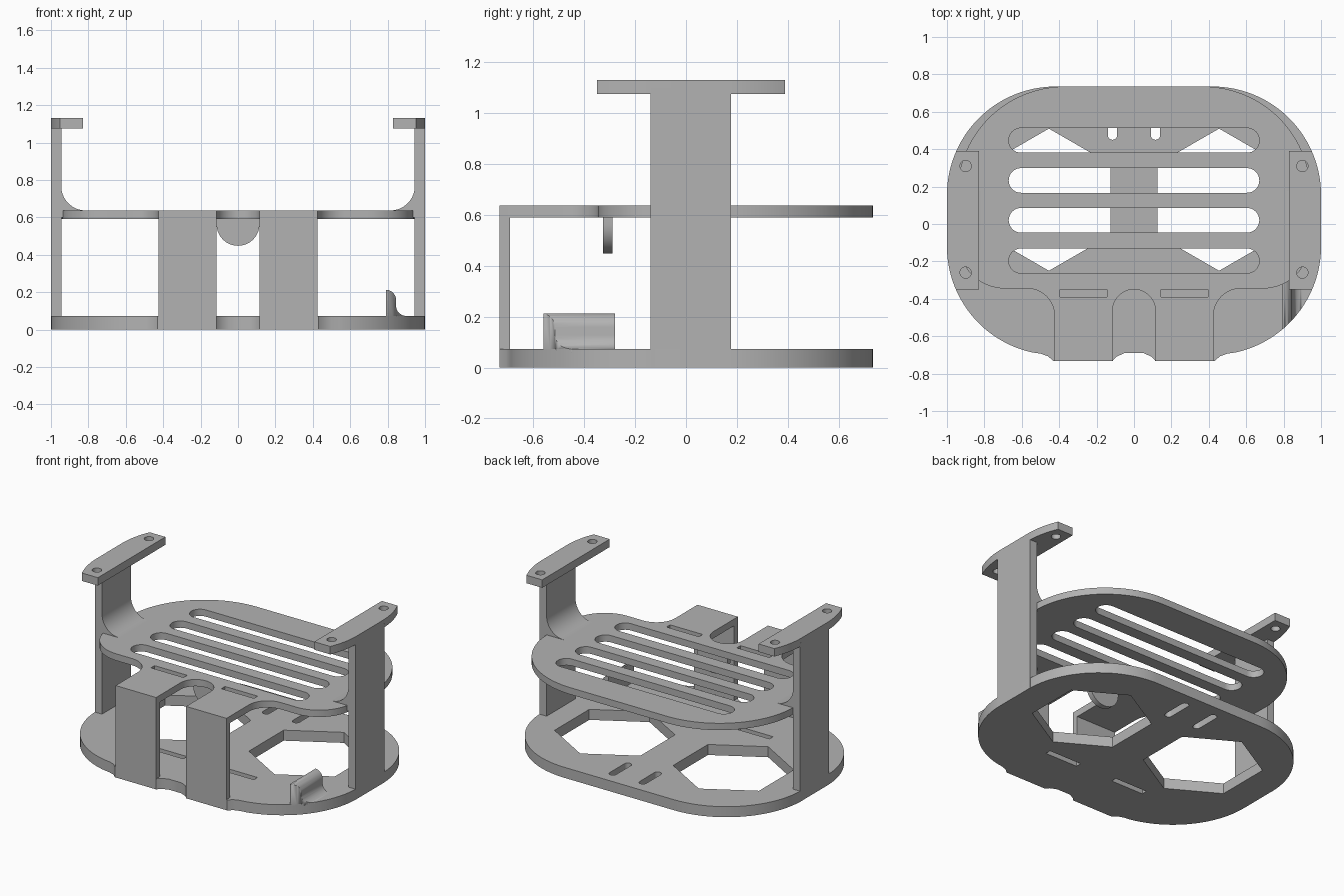
import bpy, bmesh
from math import sin, cos, radians
from mathutils import Matrix

cube = bpy.data.objects.get("Cube")
if cube:
    bpy.data.objects.remove(cube, do_unlink=True)

GREY = (0.45, 0.45, 0.45, 1)
mat = bpy.data.materials.new("plain_grey")
mat.use_nodes = True
mat.diffuse_color = GREY
mat.node_tree.nodes["Principled BSDF"].inputs["Base Color"].default_value = GREY


def arc(cx, cy, r, a0, a1, n=16):
    angles = [radians(a0 + (a1 - a0) * i / n) for i in range(n + 1)]
    return [(cx + r * cos(a), cy + r * sin(a)) for a in angles]


def flip(points):
    return [(-x, y) for x, y in points]


def mirrored(half):
    """Close a right-hand half outline with its mirror image."""
    return half + flip(half)[::-1]


def rect(x0, x1, y0, y1):
    return [(x0, y0), (x1, y0), (x1, y1), (x0, y1)]


def slot(x0, x1, y0, y1):
    """Rounded slot along its longer direction."""
    if x1 - x0 > y1 - y0:
        r, m = (y1 - y0) / 2, (y0 + y1) / 2
        return arc(x1 - r, m, r, -90, 90) + arc(x0 + r, m, r, 90, 270)
    r, m = (x1 - x0) / 2, (x0 + x1) / 2
    return arc(m, y1 - r, r, 0, 180, 8) + arc(m, y0 + r, r, 180, 360, 8)


def prism(name, loops, lo, hi, along="z"):
    """Fill the loops (first outer, others holes) and extrude from lo to hi."""
    curve = bpy.data.curves.new(name, "CURVE")
    curve.dimensions = "2D"
    curve.fill_mode = "BOTH"
    curve.extrude = (hi - lo) / 2
    for points in loops:
        s = curve.splines.new("POLY")
        s.points.add(len(points) - 1)
        for p, (x, y) in zip(s.points, points):
            p.co = (x, y, 0, 1)
        s.use_cyclic_u = True
    temp = bpy.data.objects.new(name + "_outline", curve)
    bpy.context.collection.objects.link(temp)
    dg = bpy.context.evaluated_depsgraph_get()
    mesh = bpy.data.meshes.new_from_object(temp.evaluated_get(dg))
    bpy.data.objects.remove(temp, do_unlink=True)
    move = Matrix.Translation((0, 0, (lo + hi) / 2))
    if along == "y":
        move = Matrix.Translation((0, (lo + hi) / 2, 0)) @ Matrix.Rotation(radians(90), 4, "X")
    mesh.transform(move)
    bm = bmesh.new()
    bm.from_mesh(mesh)
    bmesh.ops.remove_doubles(bm, verts=bm.verts, dist=0.0005)
    bmesh.ops.recalc_face_normals(bm, faces=bm.faces)
    bm.to_mesh(mesh)
    bm.free()
    mesh.materials.clear()
    mesh.materials.append(mat)
    mesh.name = name
    ob = bpy.data.objects.new(name, mesh)
    bpy.context.collection.objects.link(ob)
    bpy.ops.object.select_all(action="DESELECT")
    ob.select_set(True)
    bpy.context.view_layer.objects.active = ob
    bpy.ops.object.shade_smooth_by_angle(angle=radians(30))
    return ob


# Base plate with hexagonal openings, slits and rear slots
BACK, FRONT, R = 0.155, -0.12, 0.58
base_half = ([(0, -0.685), (0.05, -0.69), (0.095, -0.71), (0.115, -0.733),
              (0.43, -0.733), (0.46, -0.707), (0.5, -0.693)]
             + arc(0.42, FRONT, R, -78, 0, 24) + arc(0.42, BACK, R, 0, 90, 24))
base_outline = mirrored(base_half[1:])
hexagon = arc(0.455, 0.13, 0.38, 90, 390, 5)
slit = rect(0.145, 0.395, -0.39, -0.35)
rear_slot = slot(0.09, 0.14, 0.45, 0.66)
holes = [hexagon, slit, rear_slot]
prism("base_plate", [base_outline] + holes + [flip(h) for h in holes], 0, 0.073)

# Upper deck with ventilation slots
deck_half = (arc(0, -0.465, 0.115, 85, 0) + [(0.115, -0.733), (0.425, -0.733)]
             + arc(0.57, -0.49, 0.145, 180, 90) + arc(0.69, -0.095, 0.25, -90, 0)
             + arc(0.37, 0.16, 0.575, 0, 90, 24))
vents = [slot(-0.67, 0.67, y, y + 0.132) for y in (-0.263, -0.046, 0.167, 0.381)]
prism("upper_deck", [mirrored(deck_half), slit, flip(slit)] + vents, 0.59, 0.637)

# Round tongue hanging below the deck
prism("deck_tongue", [[(0.115, 0.592), (-0.115, 0.592)] + arc(0, 0.563, 0.115, 180, 360)],
      -0.327, -0.29, "y")

# Side post section with the fillet that meets the deck
post = ([(1, 0), (1, 1.1), (0.945, 1.1)]
        + arc(0.815, 0.767, 0.13, 0, -90) + [(0.815, 0.6), (0.945, 0.6), (0.945, 0)])
# Mounting flange following the base outline
flange = ([(0.83, 0.39), (0.83, -0.35)] + arc(0.42, FRONT, R, -23.4, 0)
          + arc(0.42, BACK, R, 0, 23.9))
bolts = [arc(0.9, y, 0.03, 0, 345, 23) for y in (-0.26, 0.31)]

for side, f in (("left", list), ("right", flip)):
    prism(side + "_side_post", [f(post)], -0.14, 0.177, "y")
    prism(side + "_flange", [f(p) for p in [flange] + bolts], 1.075, 1.13)
    prism(side + "_front_post", [f(rect(0.115, 0.425, -0.733, -0.692))], 0, 0.637)
    prism(side + "_slit_floor", [f(slit)], 0.59, 0.605)

# Small curved hook on the base, trimmed to the base outline
hook_profile = ([(0.79, 0.06), (0.79, 0.213)] + arc(0.79, 0.158, 0.055, 90, 0, 10)
                + arc(0.9, 0.128, 0.055, 180, 270, 10) + [(0.9, 0.06)])
hook = prism("hook", [hook_profile], -0.56, -0.28, "y")
trimmer = prism("hook_trimmer", [base_outline], -0.1, 0.4)
trimmer.hide_render = True
mod = hook.modifiers.new("trim", "BOOLEAN")
mod.operation = "INTERSECT"
mod.solver = "EXACT"
mod.object = trimmer
bpy.context.view_layer.objects.active = hook
bpy.ops.object.modifier_apply(modifier=mod.name)
bpy.data.objects.remove(trimmer, do_unlink=True)
